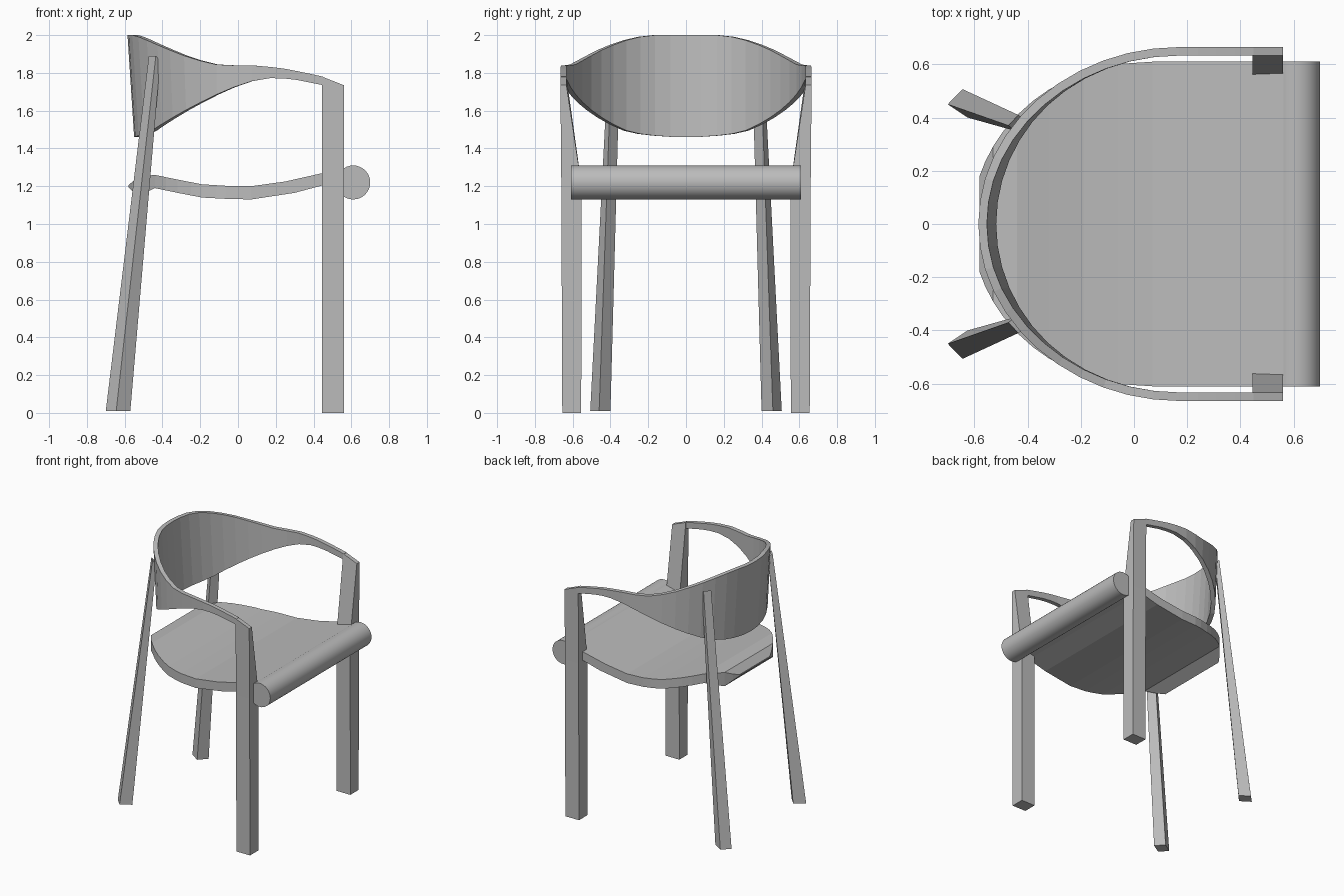
import bpy, bmesh
from math import sin, cos, pi, sqrt

if "Cube" in bpy.data.objects:
    bpy.data.objects.remove(bpy.data.objects["Cube"])

grey = bpy.data.materials.new("plain grey")
grey.use_nodes = True
grey.diffuse_color = (0.5, 0.5, 0.5, 1)
grey.node_tree.nodes["Principled BSDF"].inputs["Base Color"].default_value = (0.5, 0.5, 0.5, 1)


def loft(name, rings, mirror=False):
    """Skin a row of equal cross-sections and cap both ends."""
    bm = bmesh.new()
    rows = [[bm.verts.new(p) for p in ring] for ring in rings]
    n = len(rows[0])
    for a, b in zip(rows, rows[1:]):
        for i in range(n):
            j = (i + 1) % n
            bm.faces.new((a[i], a[j], b[j], b[i]))
    bm.faces.new(rows[0])
    bm.faces.new(rows[-1])
    bmesh.ops.recalc_face_normals(bm, faces=bm.faces)
    mesh = bpy.data.meshes.new(name)
    bm.to_mesh(mesh)
    bm.free()
    mesh.materials.append(grey)
    obj = bpy.data.objects.new(name, mesh)
    bpy.context.collection.objects.link(obj)
    if mirror:
        mod = obj.modifiers.new("mirror", 'MIRROR')
        mod.use_axis = (False, True, False)
        mod.use_mirror_merge = False
    return obj


def along(profile, x):
    """Height of a profile at x."""
    if x <= profile[0][0]:
        return profile[0][1]
    for (x0, z0), (x1, z1) in zip(profile, profile[1:]):
        if x <= x1:
            return z0 + (z1 - z0) * (x - x0) / (x1 - x0)
    return profile[-1][1]


# Curved backrest that narrows into the armrests
band_top = [(-0.55, 2.0), (-0.5, 1.98), (-0.4, 1.935), (-0.25, 1.875), (-0.1, 1.84),
            (0.1, 1.84), (0.25, 1.822), (0.36, 1.8), (0.45, 1.78)]
band_low = [(-0.585, 1.46), (-0.5, 1.485), (-0.4, 1.545), (-0.25, 1.625), (-0.1, 1.695),
            (0, 1.735), (0.1, 1.765), (0.2, 1.775), (0.3, 1.765), (0.45, 1.735)]
bend_x, reach, half, thick = 0.17, 0.755, 0.665, 0.032
arm_xs = [0.45, 0.38, 0.31, 0.24]
path = [(x, half, 0, 1) for x in arm_xs]
steps = 24
for i in range(steps + 1):
    a = pi / 2 + pi * i / steps
    nx, ny = cos(a) / reach, sin(a) / half
    size = sqrt(nx * nx + ny * ny)
    path.append((bend_x + reach * cos(a), half * sin(a), nx / size, ny / size))
path += [(x, -half, 0, -1) for x in reversed(arm_xs)]

rings = []
for x, y, nx, ny in path:
    top, low = along(band_top, x), along(band_low, x)

    def point(depth, z):
        lean = 0.065 * (2 - z) * max(0, -nx)
        return (x - nx * depth + lean, y - ny * depth, z)
    rings.append([point(0, low), point(0, top), point(thick, top), point(thick, low)])
loft("backrest_and_arms", rings)

# Dished seat slab with a rounded back
seat_top = [(-0.58, 1.205), (-0.53, 1.25), (-0.44, 1.26), (-0.32, 1.235), (-0.19, 1.21),
            (-0.06, 1.202), (0.07, 1.2), (0.25, 1.225), (0.45, 1.27), (0.6, 1.305)]
seat_low = [(-0.58, 1.195), (-0.53, 1.145), (-0.44, 1.19), (-0.32, 1.165), (-0.19, 1.14),
            (-0.06, 1.133), (0.07, 1.13), (0.3, 1.165), (0.45, 1.205), (0.6, 1.24)]
stations = sorted({x for x, z in seat_top + seat_low} | {-0.56, -0.49, -0.38, -0.25, -0.12})
rings = []
for x in stations:
    w = 0.61 * sqrt(max(0, 1 - (min(0, x - 0.05) / 0.66) ** 2))
    zt, zl = along(seat_top, x), along(seat_low, x)
    rings.append([(x, -w, zl), (x, w, zl), (x, w, zt), (x, -w, zt)])
loft("seat", rings)

# Round roll along the front edge
sides = 32
ring = [(0.61 + 0.09 * cos(2 * pi * i / sides), 1.22 + 0.09 * sin(2 * pi * i / sides))
        for i in range(sides)]
roll = loft("front_roll", [[(x, y, z) for x, z in ring] for y in (-0.61, 0.61)])
bpy.context.view_layer.objects.active = roll
roll.select_set(True)
bpy.ops.object.shade_smooth_by_angle(angle=pi / 6)

# Front legs, tapering up into the arms
rings = []
for inner, outer, z_back, z_front in [(0.555, 0.655, 0, 0), (0.552, 0.66, 1.2, 1.2),
                                      (half - thick, half, 1.78, 1.735)]:
    rings.append([(0.445, inner, z_back), (0.56, inner, z_front),
                  (0.56, outer, z_front), (0.445, outer, z_back)])
loft("front_legs", rings, mirror=True)

# Splayed back legs, tapering up against the backrest
foot = [(-0.70, 0.45), (-0.645, 0.507), (-0.57, 0.46), (-0.625, 0.40)]
head = [(-0.472, 0.37), (-0.435, 0.41), (-0.412, 0.395), (-0.447, 0.35)]
heights = [1.89, 1.89, 1.86, 1.86]
loft("back_legs", [[(x, y, 0.01) for x, y in foot],
                   [(x, y, z) for (x, y), z in zip(head, heights)]], mirror=True)
